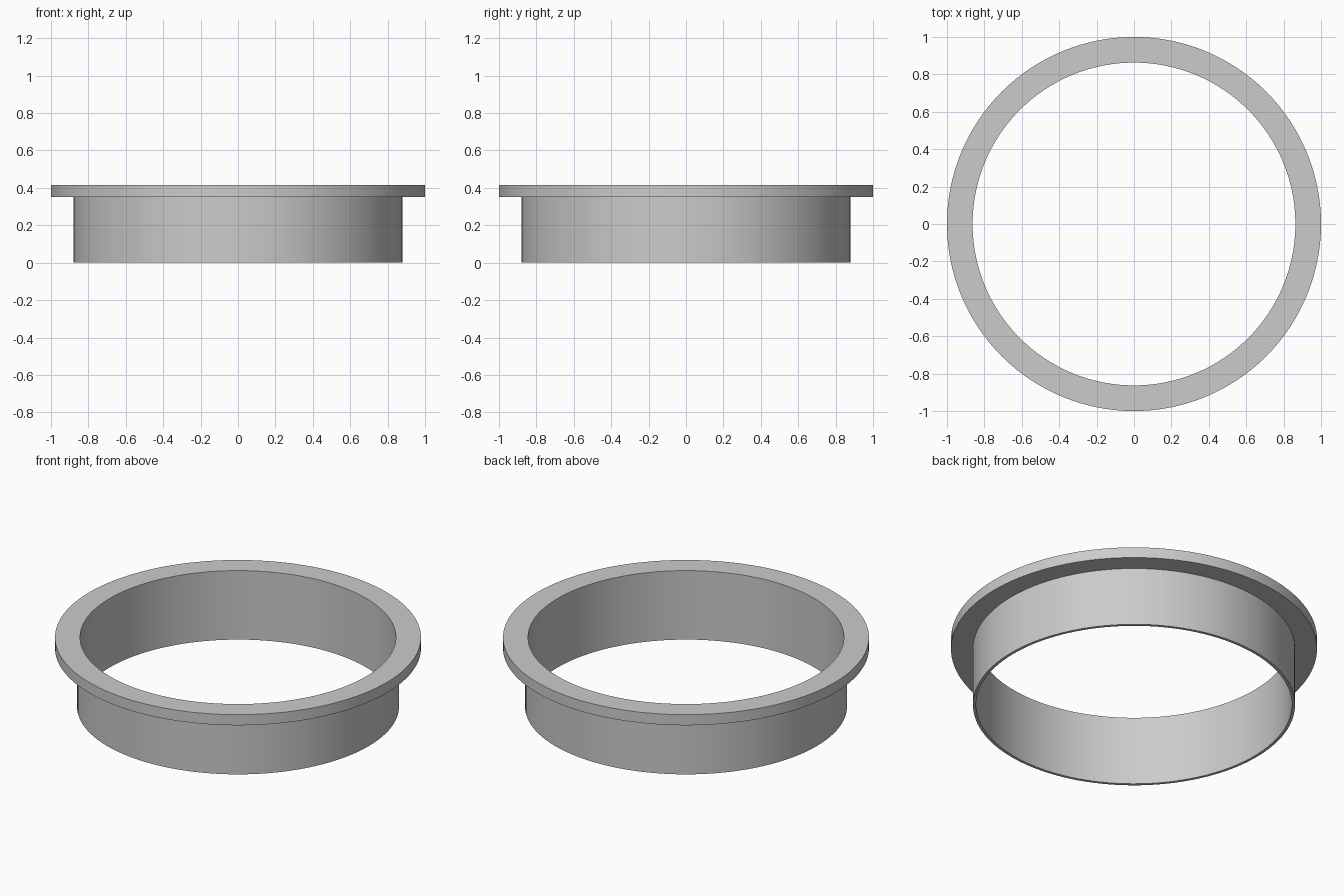
import bpy
import bmesh
import math

cube = bpy.data.objects.get("Cube")
if cube:
    bpy.data.objects.remove(cube, do_unlink=True)

SEGMENTS = 128
BORE, WALL, RIM = 0.863, 0.88, 1.0
FLANGE_BOTTOM, TOP = 0.352, 0.416

# Plain grey metal
grey = bpy.data.materials.new("grey metal")
grey.use_nodes = True
colour = (0.6, 0.6, 0.6, 1)
grey.diffuse_color = colour
grey.node_tree.nodes["Principled BSDF"].inputs["Base Color"].default_value = colour


def lathe(name, profile):
    """Revolve a closed (radius, height) profile around the z axis."""
    bm = bmesh.new()
    rings = []
    for i in range(SEGMENTS):
        a = math.tau * i / SEGMENTS
        rings.append([bm.verts.new((r * math.cos(a), r * math.sin(a), z)) for r, z in profile])
    for i, ring in enumerate(rings):
        following = rings[(i + 1) % SEGMENTS]
        for j in range(len(profile)):
            k = (j + 1) % len(profile)
            bm.faces.new((ring[j], following[j], following[k], ring[k]))
    bmesh.ops.recalc_face_normals(bm, faces=bm.faces)
    mesh = bpy.data.meshes.new(name)
    bm.to_mesh(mesh)
    bm.free()
    mesh.materials.append(grey)
    obj = bpy.data.objects.new(name, mesh)
    bpy.context.collection.objects.link(obj)
    bpy.ops.object.select_all(action="DESELECT")
    obj.select_set(True)
    bpy.context.view_layer.objects.active = obj
    bpy.ops.object.shade_smooth_by_angle(angle=math.radians(30))
    return obj


# Thin sleeve and wide top flange as one continuous section
lathe("flanged_sleeve", [
    (BORE, 0), (WALL, 0), (WALL, FLANGE_BOTTOM),
    (RIM, FLANGE_BOTTOM), (RIM, TOP), (BORE, TOP),
])
